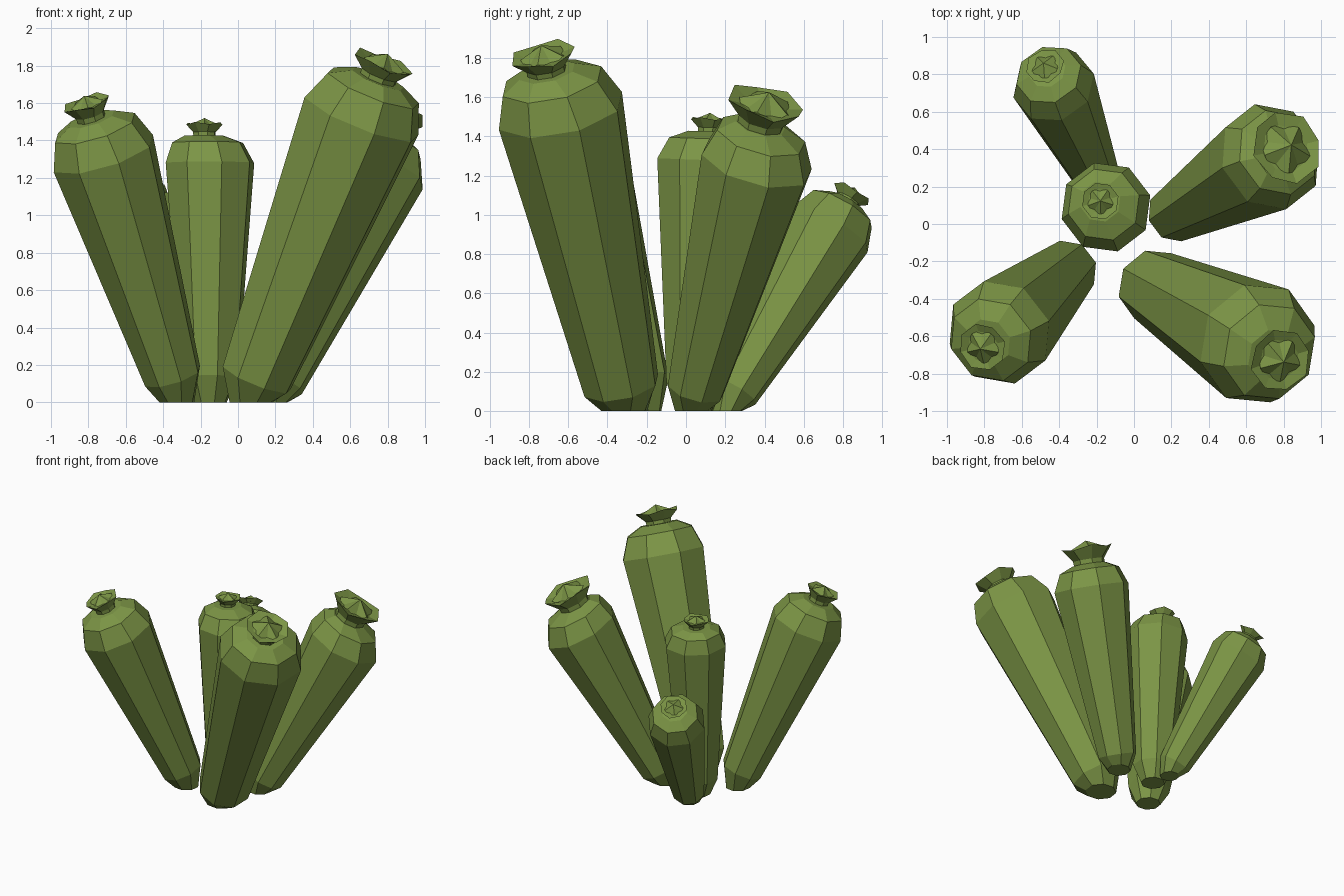
import bpy, math
from mathutils import Vector

if "Cube" in bpy.data.objects:
    bpy.data.objects.remove(bpy.data.objects["Cube"])

green = bpy.data.materials.new("cactus_green")
green.diffuse_color = (0.2, 0.3, 0.06, 1)
green.use_nodes = True
green.node_tree.nodes["Principled BSDF"].inputs["Base Color"].default_value = green.diffuse_color
UP = Vector((0, 0, 1))


def ring(center, axis, r, n=8, turn=15, wave=0.0):
    """Polygon of n points square to the axis; wave lifts every other point."""
    q = UP.rotation_difference(axis)
    pts = []
    for i in range(n):
        a = math.radians(turn) + 2 * math.pi * i / n
        lift = wave if i % 2 else -wave
        pts.append(center + q @ Vector((r * math.cos(a), r * math.sin(a), lift)))
    return pts


def loft(name, rings, tip=None):
    """Skin a stack of equal rings, closed by a flat cap or a point."""
    n = len(rings[0])
    verts = [p for rg in rings for p in rg]
    faces = [list(range(n))[::-1]]
    for k in range(len(rings) - 1):
        for i in range(n):
            j = (i + 1) % n
            faces.append([k*n + i, k*n + j, k*n + n + j, k*n + n + i])
    last = (len(rings) - 1) * n
    if tip is None:
        faces.append([last + i for i in range(n)])
    else:
        verts.append(tip)
        faces += [[last + i, last + (i + 1) % n, len(verts) - 1] for i in range(n)]
    me = bpy.data.meshes.new(name)
    me.from_pydata(verts, [], faces)
    me.materials.append(green)
    ob = bpy.data.objects.new(name, me)
    bpy.context.collection.objects.link(ob)
    return ob


def cactus(name, base, rb, shoulder, rs, neck, rf, hf):
    base, shoulder, neck = Vector(base), Vector(shoulder), Vector(neck)
    axis = (shoulder - base).normalized()
    # flat foot on the ground
    foot = ring(Vector((base.x, base.y, 0)) - Vector((axis.x, axis.y, 0)) * 0.08, UP, rb * 0.6)
    low = ring(base, axis, rb)
    for p in low:
        p.z = max(p.z, 0.03)
    # ribbed column with a rounded top
    h = (neck - shoulder).dot(axis)
    side = neck - shoulder - axis * h
    loft(name + "_stem", [
        foot, low,
        ring(shoulder, axis, rs),
        ring(shoulder + axis * h * 0.72 + side * 0.4, axis, rs * 0.8),
        ring(neck - axis * 0.005, axis, max(rs * 0.45, rf * 0.62)),
    ])
    # flared flower cup with a recessed centre
    rim = neck + axis * hf
    loft(name + "_flower", [
        ring(neck - axis * 0.03, axis, rf * 0.6),
        ring(neck + axis * hf * 0.25, axis, rf * 0.62),
        ring(rim, axis, rf, wave=rf * 0.06),
        ring(rim - axis * rf * 0.1, axis, rf * 0.66),
    ])
    # small five-point star in the cup
    loft(name + "_star", [ring(rim - axis * rf * 0.12, axis, rf * 0.7, 10, 20, rf * 0.1)],
         rim + axis * rf * 0.3)


# name, base centre, base radius, shoulder centre, shoulder radius, flower base, flower radius, height
cactus("front_left_cactus", (-0.35, -0.24, 0.14), 0.16, (-0.72, -0.58, 1.33), 0.29,
       (-0.785, -0.635, 1.52), 0.13, 0.09)
cactus("front_right_cactus", (0.1, -0.33, 0.13), 0.2, (0.66, -0.64, 1.53), 0.335,
       (0.75, -0.71, 1.735), 0.17, 0.09)
cactus("back_right_cactus", (0.21, 0.05, 0.11), 0.15, (0.73, 0.36, 1.27), 0.295,
       (0.77, 0.38, 1.465), 0.2, 0.12)
cactus("centre_cactus", (-0.15, 0.05, 0.14), 0.155, (-0.15, 0.09, 1.28), 0.245,
       (-0.18, 0.12, 1.43), 0.1, 0.06)
cactus("back_left_cactus", (-0.2, 0.25, 0.1), 0.125, (-0.43, 0.74, 0.93), 0.225,
       (-0.465, 0.82, 1.07), 0.105, 0.05)
